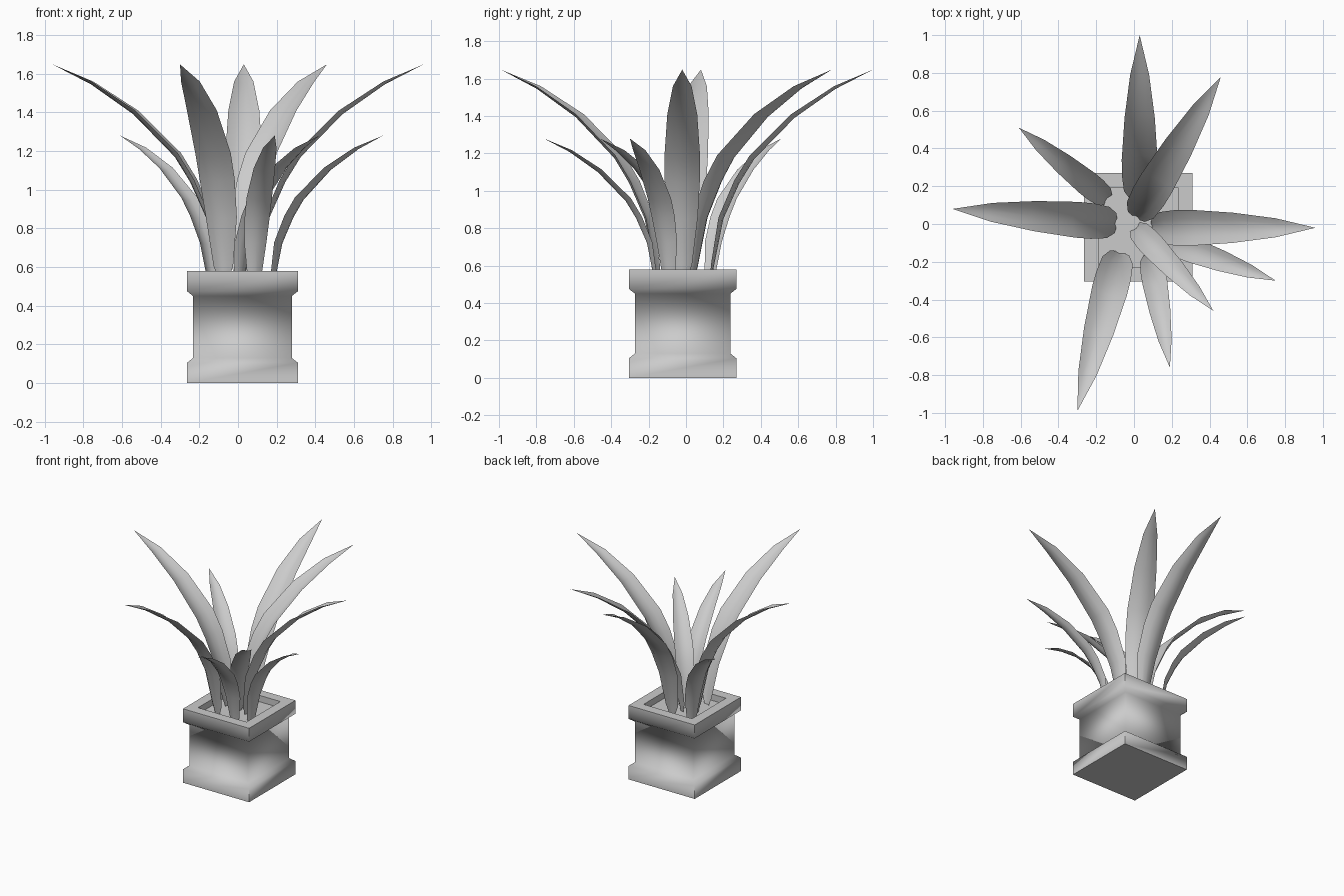
import bpy, bmesh, math
from mathutils import Vector

cube = bpy.data.objects.get("Cube")
if cube:
    bpy.data.objects.remove(cube, do_unlink=True)

grey = bpy.data.materials.new("plain_grey")
grey.use_nodes = True
colour = (0.6, 0.6, 0.6, 1)
grey.diffuse_color = colour
grey.node_tree.nodes["Principled BSDF"].inputs["Base Color"].default_value = colour


def finish(bm, name, angle, location=(0, 0, 0)):
    mesh = bpy.data.meshes.new(name)
    bm.to_mesh(mesh)
    bm.free()
    mesh.materials.append(grey)
    obj = bpy.data.objects.new(name, mesh)
    obj.location = location
    bpy.context.collection.objects.link(obj)
    bpy.ops.object.select_all(action='DESELECT')
    obj.select_set(True)
    bpy.context.view_layer.objects.active = obj
    bpy.ops.object.shade_smooth_by_angle(angle=math.radians(angle))
    return obj


# Square pot: (half width, height) profile from the foot, over the rim, to the soil
def build_pot():
    profile = [(0.287, 0), (0.287, 0.105), (0.255, 0.13), (0.255, 0.45),
               (0.287, 0.475), (0.287, 0.58), (0.21, 0.58), (0.21, 0.53)]
    bm = bmesh.new()
    rings = [[bm.verts.new((sx * w, sy * w, z))
              for sx, sy in ((-1, -1), (1, -1), (1, 1), (-1, 1))] for w, z in profile]
    for low, high in zip(rings, rings[1:]):
        for i in range(4):
            j = (i + 1) % 4
            bm.faces.new((low[i], low[j], high[j], high[i]))
    bm.faces.new(rings[0][::-1])
    bm.faces.new(rings[-1])
    return finish(bm, "square_pot", 60, (0.023, -0.018, 0))


# Arching leaf: (reach, height, half width) down the midrib, with a channelled section
LEAF = [(0.02, 0.10, 0.02), (0.035, 0.18, 0.052), (0.085, 0.43, 0.083),
        (0.17, 0.62, 0.094), (0.25, 0.75, 0.095), (0.465, 0.97, 0.08),
        (0.685, 1.125, 0.05), (0.885, 1.228, 0)]
REACH = LEAF[-1][0]


def build_leaf(name, tip, heading, scale):
    a = math.radians(heading)
    out = Vector((math.cos(a), math.sin(a), 0))
    side = Vector((-math.sin(a), math.cos(a), 0))
    up = Vector((0, 0, 1))
    base = Vector((tip[0], tip[1], 0.42)) - out * REACH * scale
    bm = bmesh.new()
    rows = []
    for i, (r, z, w) in enumerate(LEAF):
        before, after = LEAF[max(i - 1, 0)], LEAF[min(i + 1, len(LEAF) - 1)]
        along = (out * (after[0] - before[0]) + up * (after[1] - before[1])).normalized()
        inward = along.cross(side)
        if inward.z < 0:
            inward = -inward
        centre = out * r + up * z
        if w == 0:
            rows.append([bm.verts.new(base + centre * scale)])
            continue
        rows.append([bm.verts.new(base + scale * (centre + side * w * t + inward * 0.33 * w * t * t))
                     for t in (-1, -0.5, 0, 0.5, 1)])
    for low, high in zip(rows, rows[1:]):
        for k in range(4):
            if len(high) == 1:
                bm.faces.new((low[k + 1], low[k], high[0]))
            else:
                bm.faces.new((low[k + 1], low[k], high[k], high[k + 1]))
    bmesh.ops.reverse_faces(bm, faces=[f for f in bm.faces if f.normal.z < 0])
    bm.normal_update()
    if sum(f.normal.z for f in bm.faces) < 0:
        bmesh.ops.reverse_faces(bm, faces=bm.faces[:])
    return finish(bm, name, 30)


build_pot()

# Leaf tips and compass headings
tall = [((0.03, 1.0), 90), ((0.46, 0.78), 58.9), ((-0.96, 0.08), 175),
        ((0.96, -0.02), 0), ((-0.30, -0.99), -105)]
short = [((-0.61, 0.51), 141), ((0.75, -0.30), -20), ((0.42, -0.46), -47),
         ((0.19, -0.76), -80)]
for label, group, size in (("tall", tall, 1.0), ("short", short, 0.7)):
    for n, (tip, heading) in enumerate(group, 1):
        build_leaf(f"{label}_leaf_{n}", tip, heading, size)
